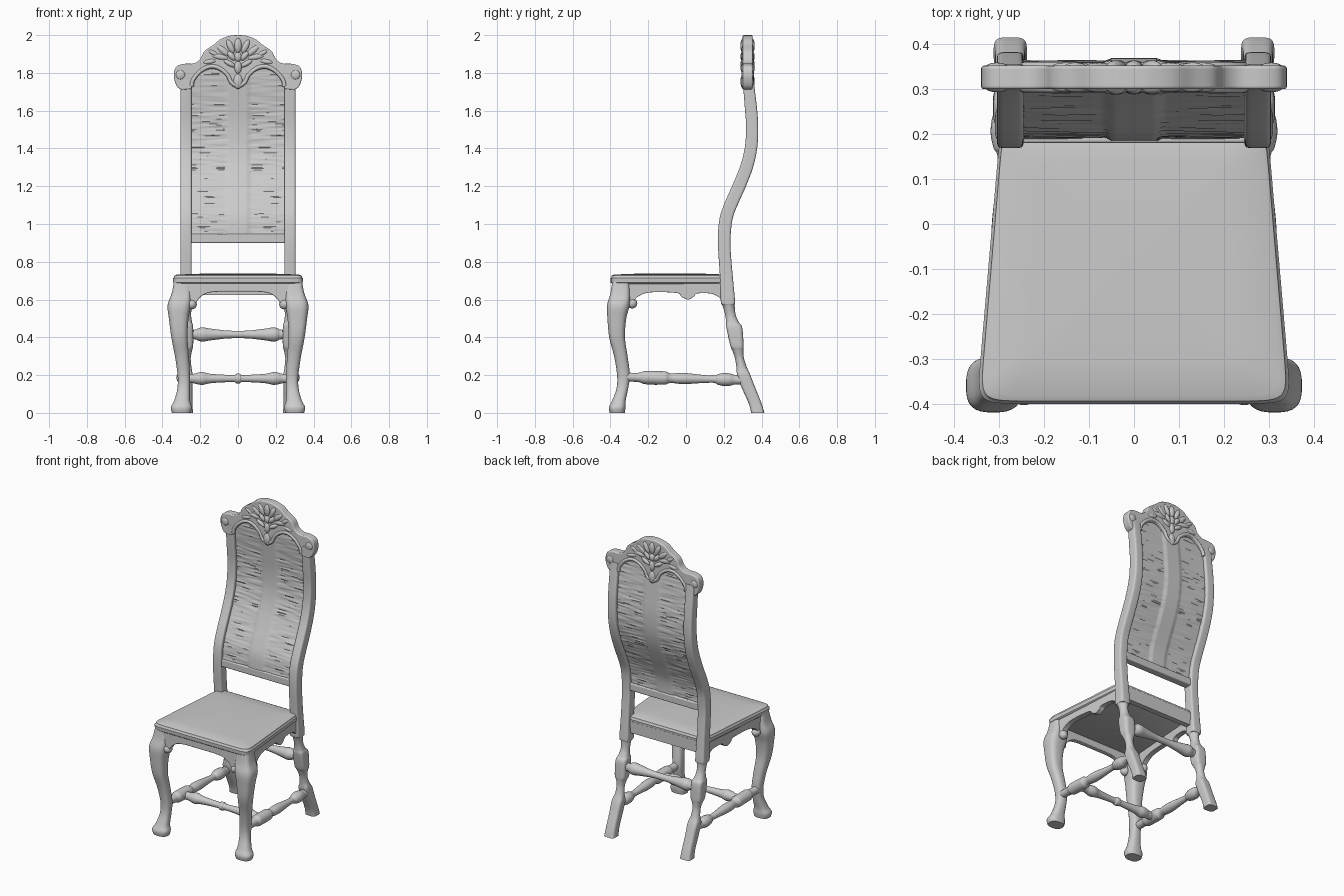
import bpy, bmesh, math, random
from mathutils import Vector, Matrix

if "Cube" in bpy.data.objects:
    bpy.data.objects.remove(bpy.data.objects["Cube"])

random.seed(4)


def make(name, bm, mirror=False, bevel=0, angle=40):
    bmesh.ops.recalc_face_normals(bm, faces=bm.faces)
    me = bpy.data.meshes.new(name)
    bm.to_mesh(me)
    bm.free()
    me.shade_smooth()
    me.set_sharp_from_angle(angle=math.radians(angle))
    ob = bpy.data.objects.new(name, me)
    bpy.context.collection.objects.link(ob)
    if bevel:
        b = ob.modifiers.new("bevel", 'BEVEL')
        b.width, b.segments, b.limit_method = bevel, 3, 'ANGLE'
        b.angle_limit = math.radians(45)
    if mirror:
        m = ob.modifiers.new("mirror", 'MIRROR')
        m.use_mirror_merge = False
    return ob


def smooth(pts, steps=5):
    """Catmull-Rom interpolation of tuples of any length."""
    out = []
    for i in range(len(pts) - 1):
        p = [pts[max(i - 1, 0)], pts[i], pts[i + 1], pts[min(i + 2, len(pts) - 1)]]
        for s in range(steps):
            t = s / steps
            out.append(tuple(b + 0.5 * t * (c - a + t * (2*a - 5*b + 4*c - d + t * (3*(b - c) + d - a)))
                             for a, b, c, d in zip(*p)))
    return out + [tuple(pts[-1])]


def ring(cx, cy, z, hx, hy, e, n=28):
    """Superellipse cross-section: e=2 is round, larger is squarer."""
    f = lambda v: math.copysign(abs(v) ** (2 / e), v)
    return [Vector((cx + hx * f(math.cos(2 * math.pi * (i + .5) / n)),
                    cy + hy * f(math.sin(2 * math.pi * (i + .5) / n)), z)) for i in range(n)]


def loft(name, rings, **kw):
    bm = bmesh.new()
    vs = [[bm.verts.new(p) for p in r] for r in rings]
    n = len(vs[0])
    for a, b in zip(vs, vs[1:]):
        for i in range(n):
            bm.faces.new((a[i], a[(i + 1) % n], b[(i + 1) % n], b[i]))
    bm.faces.new(vs[0])
    bm.faces.new(vs[-1])
    return make(name, bm, **kw)


def sweep(name, path, ref, n=18, **kw):
    """Round tube through (x, y, z, radius) points."""
    rings = []
    for i, p in enumerate(path):
        d = Vector(path[min(i + 1, len(path) - 1)][:3]) - Vector(path[max(i - 1, 0)][:3])
        u = d.cross(Vector(ref)).normalized()
        v = d.cross(u).normalized()
        rings.append([Vector(p[:3]) + p[3] * (u * math.cos(2 * math.pi * k / n) + v * math.sin(2 * math.pi * k / n))
                      for k in range(n)])
    return loft(name, rings, **kw)


def turned(name, a, b, prof, **kw):
    """Turned rod from a to b with (fraction, radius) stations."""
    a, b = Vector(a), Vector(b)
    return sweep(name, [(*a.lerp(b, t), r) for t, r in smooth(prof)], (0, 0, 1), **kw)


def prism(name, pts, origin, u, depth, **kw):
    bm = bmesh.new()
    o, u, w = Vector(origin), Vector(u), Vector((0, 0, 1))
    f = bm.faces.new([bm.verts.new(o + u * a + w * b) for a, b in pts])
    g = bmesh.ops.extrude_face_region(bm, geom=[f])['geom']
    bmesh.ops.translate(bm, vec=Vector(depth), verts=[v for v in g if isinstance(v, bmesh.types.BMVert)])
    return make(name, bm, **kw)


def mirrored(half):
    """Close a half outline that runs from x=0 to x=0."""
    return half + [(-x, z) for x, z in half[-2:0:-1]]


# Seat board: tapered towards the back, slightly domed
seat = []
for z, s in [(.683, .97), (.69, .995), (.713, 1), (.718, .985), (.727, .98),
             (.732, .94), (.736, .7), (.738, .4), (.739, .1)]:
    r = ring(0, -.085, z, s, .315 * s, 16, 96)
    for p in r:
        p.x *= .35 - .086 * (p.y + .4)
    seat.append(r)
loft("seat", seat)

# Aprons under the seat
half = [(0, .642)] + smooth([(.10, .642), (.16, .635), (.20, .612), (.235, .57), (.27, .555)]) + [(.32, .69), (0, .69)]
prism("front_apron", mirrored(half), (0, -.392, 0), (1, 0, 0), (0, .035, 0), bevel=.006)
side = smooth([(-.33, .56), (-.29, .575), (-.255, .615), (-.19, .638), (-.05, .635), (-.025, .615), (.01, .60),
               (.04, .615), (.06, .632), (.13, .632), (.17, .615), (.195, .59)])
prism("side_apron", side + [(.2, .69), (-.37, .69)], (.307, 0, 0), (-.073, 1, 0), (-.035, 0, 0),
      mirror=True, bevel=.006)
prism("back_apron", [(-.26, .625), (.26, .625), (.26, .70), (-.26, .70)], (0, .195, 0), (1, 0, 0), (0, .035, 0))

# Front cabriole legs
leg = [(.30, -.364, 0, .05, .04, 2.5), (.30, -.364, .03, .056, .044, 2.5), (.296, -.355, .065, .042, .036, 2.5),
       (.288, -.337, .13, .033, .031, 2.5), (.287, -.331, .2, .033, .034, 2.5), (.297, -.345, .3, .037, .036, 2.5),
       (.31, -.365, .4, .043, .042, 2.8), (.314, -.366, .5, .052, .05, 3), (.311, -.358, .57, .062, .06, 3),
       (.30, -.349, .63, .052, .052, 4), (.295, -.345, .69, .045, .046, 4)]
loft("front_leg", [ring(*s) for s in smooth(leg)], mirror=True)

# Scrolled ears beside the knees
bm = bmesh.new()
for loc in [(.245, -.376, .575), (.309, -.285, .58)]:
    bmesh.ops.create_uvsphere(bm, u_segments=20, v_segments=12, radius=.027, matrix=Matrix.Translation(loc))
make("knee_ear", bm, mirror=True)

# Back legs running up into the curved stiles: y, z, half widths, squareness
post = [(.38, 0, .037, .035, 4), (.366, .05, .034, .034, 4), (.328, .14, .034, .036, 4), (.306, .20, .035, .035, 4),
        (.295, .24, .029, .028, 2), (.283, .29, .025, .024, 2), (.275, .33, .032, .03, 2.5), (.269, .36, .038, .036, 4),
        (.256, .45, .038, .042, 4), (.246, .48, .032, .034, 2.5), (.235, .52, .027, .028, 2), (.225, .57, .032, .033, 2),
        (.222, .59, .034, .038, 5), (.213, .73, .03, .034, 6), (.203, .87, .03, .033, 6), (.204, .96, .03, .034, 6),
        (.215, 1.04, .03, .035, 6), (.245, 1.12, .03, .037, 6), (.285, 1.21, .03, .037, 6), (.323, 1.31, .03, .035, 6),
        (.345, 1.41, .03, .033, 6), (.35, 1.52, .03, .032, 6), (.342, 1.63, .03, .032, 6), (.327, 1.78, .03, .028, 6)]
post = smooth(post, 6)
loft("back_leg_and_stile", [ring(.275, *s) for s in post], mirror=True)


def back_y(z):
    for a, b in zip(post, post[1:]):
        if a[1] <= z <= b[1]:
            return a[0] + (b[0] - a[0]) * (z - a[1]) / (b[1] - a[1])
    return post[-1][0]


# Woven back panel with a plain central splat, following the stiles
xs = [-.25 + .5 * i / 40 for i in range(41)]
rows = []
for k in range(141):
    z = .935 + .895 * k / 140
    y, amp, ph = back_y(z), random.uniform(-.003, .003), random.uniform(0, 6)
    half_t = [.019 if abs(x) < .056 else .012 + amp * math.sin(18 * x + ph) for x in xs]
    rows.append([Vector((x, y - t, z)) for x, t in zip(xs, half_t)]
                + [Vector((x, y + t, z)) for x, t in reversed(list(zip(xs, half_t)))])
loft("back_panel", rows)
prism("lower_back_rail", [(-.25, .90), (.25, .90), (.25, .948), (-.25, .948)], (0, .18, 0), (1, 0, 0),
      (0, .05, 0), bevel=.006)

# Crest rail
arch = [(0, 1.715), (.035, 1.735), (.055, 1.775), (.10, 1.812), (.15, 1.82), (.20, 1.795), (.238, 1.75), (.245, 1.715)]
top = [(.30, 1.71), (.325, 1.732), (.34, 1.785), (.327, 1.832), (.285, 1.848), (.235, 1.85), (.20, 1.873),
       (.178, 1.915), (.13, 1.948), (.09, 1.98), (.04, 1.997), (0, 2.0)]
prism("crest_rail", mirrored(smooth(arch, 4) + smooth(top, 4)), (0, .30, 0), (1, 0, 0), (0, .052, 0), bevel=.013)

# Raised moulding along the arches, front and back
for label, y in (("front", .303), ("back", .349)):
    sweep(label + "_arch_moulding", [(x, y, z + .014, .011) for x, z in smooth(arch, 4)], (0, 1, 0), n=10, mirror=True)

# Carved leaves, centre boss and shoulder roundels: x, z, half length, half width, tilt
bm = bmesh.new()
lumps = [(0, 1.945, .04, .02, 0), (.04, 1.94, .04, .017, 25), (.078, 1.918, .042, .017, 50), (.095, 1.885, .045, .015, 80),
         (.035, 1.89, .03, .016, 40), (0, 1.885, .026, .02, 0), (0, 1.83, .035, .02, 0), (.045, 1.85, .035, .014, 60),
         (0, 1.755, .04, .025, 0), (.305, 1.79, .026, .026, 0), (.15, 1.86, .035, .013, 100), (.13, 1.905, .03, .012, 60)]
for x, z, l, w, tilt in lumps:
    for y in (.304, .348):
        m = (Matrix.Translation((x, y, z)) @ Matrix.Rotation(math.radians(tilt), 4, 'Y')
             @ Matrix.Diagonal((w, .016 if x < .06 else .011, l, 1)))
        bmesh.ops.create_uvsphere(bm, u_segments=16, v_segments=10, radius=1, matrix=m)
make("crest_carving", bm, mirror=True)

# Turned stretchers
turned("side_stretcher", (.292, -.335, .19), (.282, .31, .174),
       [(0, .024), (.13, .025), (.17, .034), (.20, .036), (.34, .036), (.37, .03), (.40, .025), (.46, .029), (.53, .029),
        (.65, .022), (.75, .019), (.78, .028), (.83, .035), (.88, .033), (.92, .026), (1, .025)], mirror=True)


def symmetric(prof):
    return [(.5 - t, r) for t, r in reversed(prof)] + [(.5 + t, r) for t, r in prof[1:]]


turned("front_cross_stretcher", (-.29, -.16, .182), (.29, -.16, .182),
       symmetric([(0, .026), (.02, .025), (.04, .019), (.15, .021), (.26, .026), (.32, .034), (.37, .031), (.41, .025), (.5, .025)]))
turned("rear_stretcher", (-.275, .262, .415), (.275, .262, .415),
       symmetric([(0, .02), (.1, .021), (.2, .027), (.28, .033), (.34, .038), (.38, .034), (.41, .026), (.5, .025)]))
